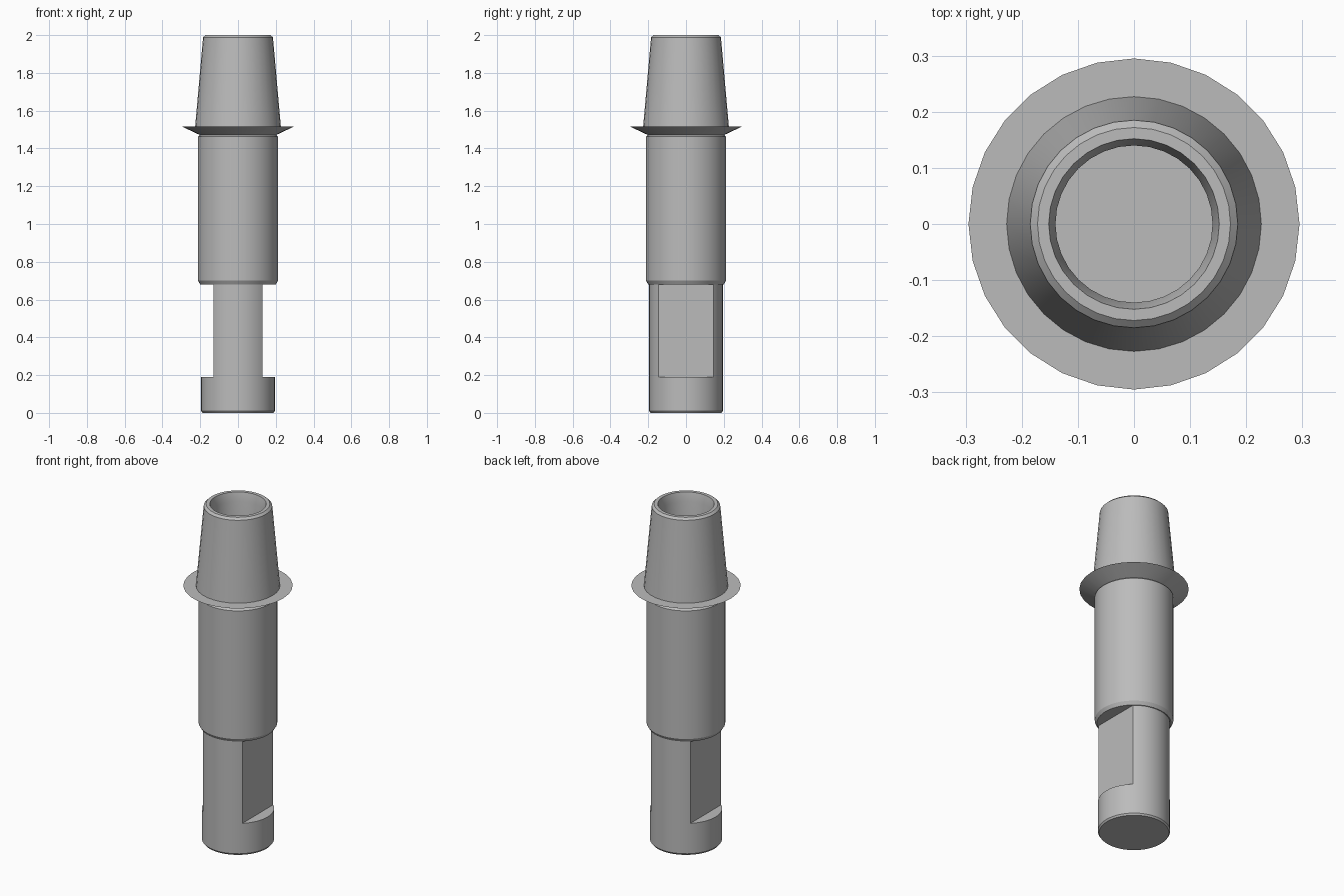
import bpy
import bmesh
import math

cube = bpy.data.objects.get("Cube")
if cube:
    bpy.data.objects.remove(cube, do_unlink=True)

# One plain metal colour
metal = bpy.data.materials.new("grey_metal")
metal.use_nodes = True
GREY = (0.5, 0.5, 0.5, 1)
metal.diffuse_color = GREY
metal.node_tree.nodes["Principled BSDF"].inputs["Base Color"].default_value = GREY


def lathe(name, profile, sides=48, flat=None):
    """Spin (radius, height) points round z; optionally mill flats at x = +-flat."""
    bm = bmesh.new()
    rings = []
    for r, z in profile:
        if r == 0:
            rings.append([bm.verts.new((0, 0, z))] * sides)
        else:
            angles = [2 * math.pi * i / sides for i in range(sides)]
            rings.append([bm.verts.new((r * math.cos(a), r * math.sin(a), z)) for a in angles])
    for low, high in zip(rings, rings[1:]):
        for i in range(sides):
            j = (i + 1) % sides
            corners = list(dict.fromkeys((low[i], low[j], high[j], high[i])))
            bm.faces.new(corners)
    if flat:
        for side in (1, -1):
            geom = bm.verts[:] + bm.edges[:] + bm.faces[:]
            bmesh.ops.bisect_plane(bm, geom=geom, plane_co=(side * flat, 0, 0),
                                   plane_no=(side, 0, 0), clear_outer=True)
            cut = [v for v in bm.verts if abs(v.co.x - side * flat) < 1e-4]
            cut.sort(key=lambda v: (v.co.z, v.co.y))
            a, b, c, d = cut
            bm.faces.new((a, b, d, c))
    bmesh.ops.recalc_face_normals(bm, faces=bm.faces[:])
    mesh = bpy.data.meshes.new(name)
    bm.to_mesh(mesh)
    bm.free()
    mesh.materials.append(metal)
    obj = bpy.data.objects.new(name, mesh)
    bpy.context.collection.objects.link(obj)
    bpy.ops.object.select_all(action="DESELECT")
    obj.select_set(True)
    bpy.context.view_layer.objects.active = obj
    bpy.ops.object.shade_smooth_by_angle(angle=math.radians(28))
    return obj


# Round foot with a slightly broken lower edge
lathe("foot", [(0, 0), (0.188, 0), (0.195, 0.01), (0.195, 0.19), (0, 0.19)])

# Neck with two milled flats
lathe("neck", [(0.195, 0.19), (0.195, 0.69)], flat=0.13)

# Main barrel with chamfered ends
lathe("barrel", [(0, 0.68), (0.2, 0.68), (0.212, 0.7), (0.212, 1.462),
                 (0.2, 1.472), (0, 1.472)])

# Thin flared collar
lathe("collar", [(0.195, 1.468), (0.295, 1.515), (0.2, 1.515)], sides=28)

# Tapered socket with rounded rim and blind bore
lathe("tapered_socket", [(0.227, 1.515), (0.185, 1.988), (0.172, 2.0), (0.152, 2.0),
                         (0.14, 1.95), (0.14, 1.5), (0, 1.5)], sides=32)
